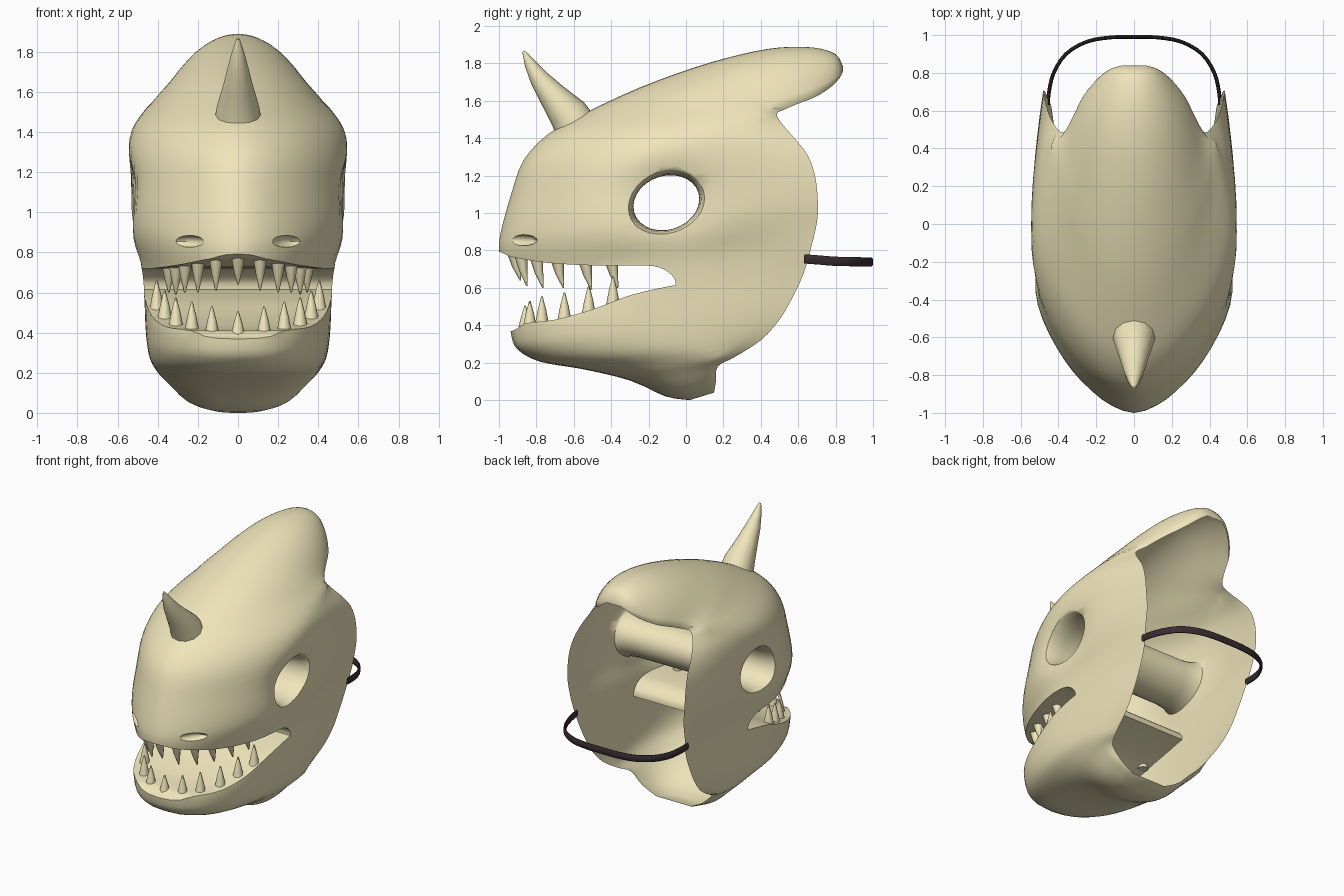
import bpy, bmesh, math
from mathutils import Vector

if "Cube" in bpy.data.objects:
    bpy.data.objects.remove(bpy.data.objects["Cube"])

bone = bpy.data.materials.new("bone")
bone.diffuse_color = (0.87, 0.79, 0.50, 1)
bone.use_nodes = True
bone.node_tree.nodes["Principled BSDF"].inputs["Base Color"].default_value = bone.diffuse_color
dark = bpy.data.materials.new("dark_cord")
dark.diffuse_color = (0.04, 0.025, 0.03, 1)
dark.use_nodes = True
dark.node_tree.nodes["Principled BSDF"].inputs["Base Color"].default_value = dark.diffuse_color
back = bpy.data.materials.new("open_back")


def loft(name, rings, mats=(bone,), mark_last=False):
    """Skin a list of closed rings, capping both ends."""
    bm = bmesh.new()
    vs = [[bm.verts.new(p) for p in r] for r in rings]
    n = len(rings[0])
    for a, b in zip(vs, vs[1:]):
        for j in range(n):
            k = (j + 1) % n
            f = bm.faces.new((a[j], a[k], b[k], b[j]))
            if mark_last and j == n - 1:
                f.material_index = 1
    bm.faces.new(vs[0][::-1])
    bm.faces.new(vs[-1])
    bmesh.ops.recalc_face_normals(bm, faces=bm.faces)
    me = bpy.data.meshes.new(name)
    bm.to_mesh(me)
    bm.free()
    ob = bpy.data.objects.new(name, me)
    for m in mats:
        me.materials.append(m)
    bpy.context.collection.objects.link(ob)
    return ob


def catmull(pts, sub):
    """Smooth a list of tuples through its points."""
    out = []
    for i in range(len(pts) - 1):
        a, b, c, d = (Vector(pts[max(0, min(len(pts) - 1, i + o))]) for o in (-1, 0, 1, 2))
        for s in range(sub):
            t = s / sub
            out.append(0.5 * (2 * b + (c - a) * t + (2 * a - 5 * b + 4 * c - d) * t ** 2
                              + (3 * b - a - 3 * c + d) * t ** 3))
    return out + [Vector(pts[-1])]


def smooth(ob, deg=42):
    bpy.ops.object.select_all(action='DESELECT')
    ob.select_set(True)
    bpy.context.view_layer.objects.active = ob
    bpy.ops.object.shade_smooth_by_angle(angle=math.radians(deg))


def spike(name, path, radii, n=10):
    """Tapered round spike along a path in the given points."""
    pts = [Vector(p) for p in path]
    rings = []
    for i, (p, r) in enumerate(zip(pts, radii)):
        d = (pts[min(i + 1, len(pts) - 1)] - pts[max(i - 1, 0)]).normalized()
        u = d.cross(Vector((1, 0, 0))).normalized()
        v = d.cross(u)
        rings.append([p + r * (u * math.cos(a) + v * math.sin(a))
                      for a in (2 * math.pi * j / n for j in range(n))])
    ob = loft(name, rings)
    smooth(ob, 60)
    return ob


# mask body rows, chin to crest: front (y,z), rear edge (y,z), widest x, rear x
rows = [
    (.02, .00, .15, .04, .15, .14), (-.11, .02, .16, .10, .27, .25),
    (-.30, .105, .17, .18, .36, .33), (-.55, .165, .26, .23, .41, .37),
    (-.78, .205, .40, .32, .44, .40), (-.90, .27, .50, .43, .455, .42),
    (-.935, .35, .57, .55, .462, .43), (-.95, .50, .63, .68, .468, .44),
    (-.98, .68, .67, .82, .485, .46), (-1.0, .80, .70, .95, .53, .47),
    (-.99, .90, .705, 1.06, .55, .48), (-.935, 1.10, .69, 1.20, .55, .48),
    (-.87, 1.28, .65, 1.31, .55, .47), (-.74, 1.42, .58, 1.40, .53, .45),
    (-.55, 1.53, .515, 1.475, .48, .415), (-.25, 1.67, .485, 1.53, .42, .375),
    (.05, 1.78, .53, 1.555, .365, .335), (.30, 1.85, .60, 1.585, .32, .30),
    (.50, 1.885, .69, 1.62, .27, .25), (.68, 1.885, .77, 1.67, .20, .18),
    (.80, 1.85, .82, 1.72, .13, .12), (.84, 1.78, .84, 1.76, .06, .06)]


def body_ring(row, n=22):
    fy, fz, ry, rz, xm, xr = row
    t0 = max(.45, min(.9, .76 / math.hypot(ry - fy, rz - fz)))
    e = 1.65 + .7 * (t0 - .45)
    e += .55 * max(0, min(1, (.6 - fz) / .2))       # rounder lower jaw
    half = []
    for i in range(n + 1):
        t = (i / n) ** 1.6
        if t < t0:
            x = xm * max(0, 1 - (1 - t / t0) ** e) ** (1 / e)
        else:
            x = xm + (xr - xm) * ((t - t0) / (1 - t0)) ** 2
        y, z = fy + (ry - fy) * t, fz + (rz - fz) * t
        # soft hollow around the eye
        x -= .05 * math.exp(-(((y + .105) / .24) ** 2 + ((z - 1.055) / .19) ** 2) ** 1.5)
        half.append((x, y, z))
    return [(-x, y, z) for x, y, z in half[:0:-1]] + half


mask = loft("mask_shell", [body_ring(r) for r in catmull(rows, 3)], (bone, back), True)

# cutters: flared eye tunnel, mouth channel, nostrils
flare = [(.75, 2.2), (.56, 1.35), (.52, 1.17), (.47, 1.06), (.40, 1.01)]
eye = []
for x, s in [(-x, s) for x, s in flare] + [(0, 1)] + flare[::-1]:
    ring = []
    for j in range(28):
        a = 2 * math.pi * j / 28
        ring.append((x, -.105 + s * .176 * math.cos(a),
                     1.055 + s * (.146 * math.sin(a) + .02 * math.cos(a))))
    eye.append(ring)
upper = catmull([(-1.1, .81), (-.99, .79), (-.93, .765), (-.75, .735), (-.5, .72), (-.22, .72),
                 (-.12, .70), (-.065, .655), (-.055, .615)], 3)
lower = catmull([(-.10, .607), (-.30, .56), (-.50, .485), (-.70, .43), (-.86, .41),
                 (-.93, .37), (-1.1, .35)], 3)
lips = upper + lower
cutters = [loft("eye_cutter", eye),
           loft("mouth_cutter", [[(x, p[0], p[1]) for p in lips] for x in (-.8, .8)])]
for s in (-1, 1):
    rings = []
    for i in range(9):
        a = -1.5 + 3.0 * i / 8
        r = math.cos(a)
        rings.append([(s * .24 + .075 * math.sin(a), -.885 + .07 * math.sin(a)
                       + .06 * r * math.cos(b), .855 + .032 * r * math.sin(b))
                      if s > 0 else
                      (-.24 - .075 * math.sin(a), -.885 + .07 * math.sin(a)
                       + .06 * r * math.cos(b), .855 + .032 * r * math.sin(b))
                      for b in (2 * math.pi * j / 12 for j in range(12))])
    cutters.append(loft("nostril_cutter", rings))
bpy.context.view_layer.objects.active = mask
for c in cutters:
    c.hide_render = True
    m = mask.modifiers.new("cut", 'BOOLEAN')
    m.operation, m.solver, m.object = 'DIFFERENCE', 'EXACT', c
    bpy.ops.object.modifier_apply(modifier=m.name)
    bpy.data.objects.remove(c)

# open the back of the shell
bm = bmesh.new()
bm.from_mesh(mask.data)
bmesh.ops.delete(bm, geom=[f for f in bm.faces if f.material_index == 1], context='FACES')
bm.to_mesh(mask.data)
bm.free()
mask.data.materials.pop(index=1)
smooth(mask)

# horn
spike("horn", [(0, -.595, 1.47), (0, -.63, 1.53), (0, -.715, 1.63), (0, -.785, 1.72),
               (0, -.835, 1.80), (0, -.868, 1.865)], (.115, .105, .075, .052, .03, .008), 12)

# teeth, (x, y, base z, length), mirrored
top_teeth = [(0, -.92, .79, .15), (.11, -.885, .79, .18), (.20, -.80, .77, .17),
             (.265, -.69, .76, .16), (.31, -.54, .75, .16), (.345, -.40, .75, .15)]
low_teeth = [(0, -.86, .38, .125), (.13, -.835, .39, .14), (.23, -.77, .405, .15),
             (.31, -.65, .43, .145), (.365, -.52, .465, .145), (.405, -.39, .51, .15)]
for name, teeth, up, lean in (("upper_tooth", top_teeth, -1, .035),
                              ("lower_tooth", low_teeth, 1, 0)):
    for x, y, z, l in teeth:
        for s in ((-1, 1) if x else (1,)):
            spike(name, [(s * x, y, z), (s * x, y + lean * .4, z + up * l * .5),
                         (s * x, y + lean, z + up * l)], (.037, .023, .004), 8)

# strap: flat band looping behind
half = [(.455, .63, .755), (.45, .70, .75), (.425, .80, .742), (.36, .90, .74),
        (.25, .965, .738), (.12, .988, .738)]
path = catmull(half + [(0, .99, .738)] + [(-x, y, z) for x, y, z in half[::-1]], 3)
rings = []
for i, p in enumerate(path):
    d = (path[min(i + 1, len(path) - 1)] - path[max(i - 1, 0)]).normalized()
    side = d.cross(Vector((0, 0, 1))).normalized()
    rings.append([p + side * .01 * math.cos(a) + Vector((0, 0, .026 * math.sin(a)))
                  for a in (2 * math.pi * j / 10 for j in range(10))])
smooth(loft("strap", rings, (dark,)), 60)
